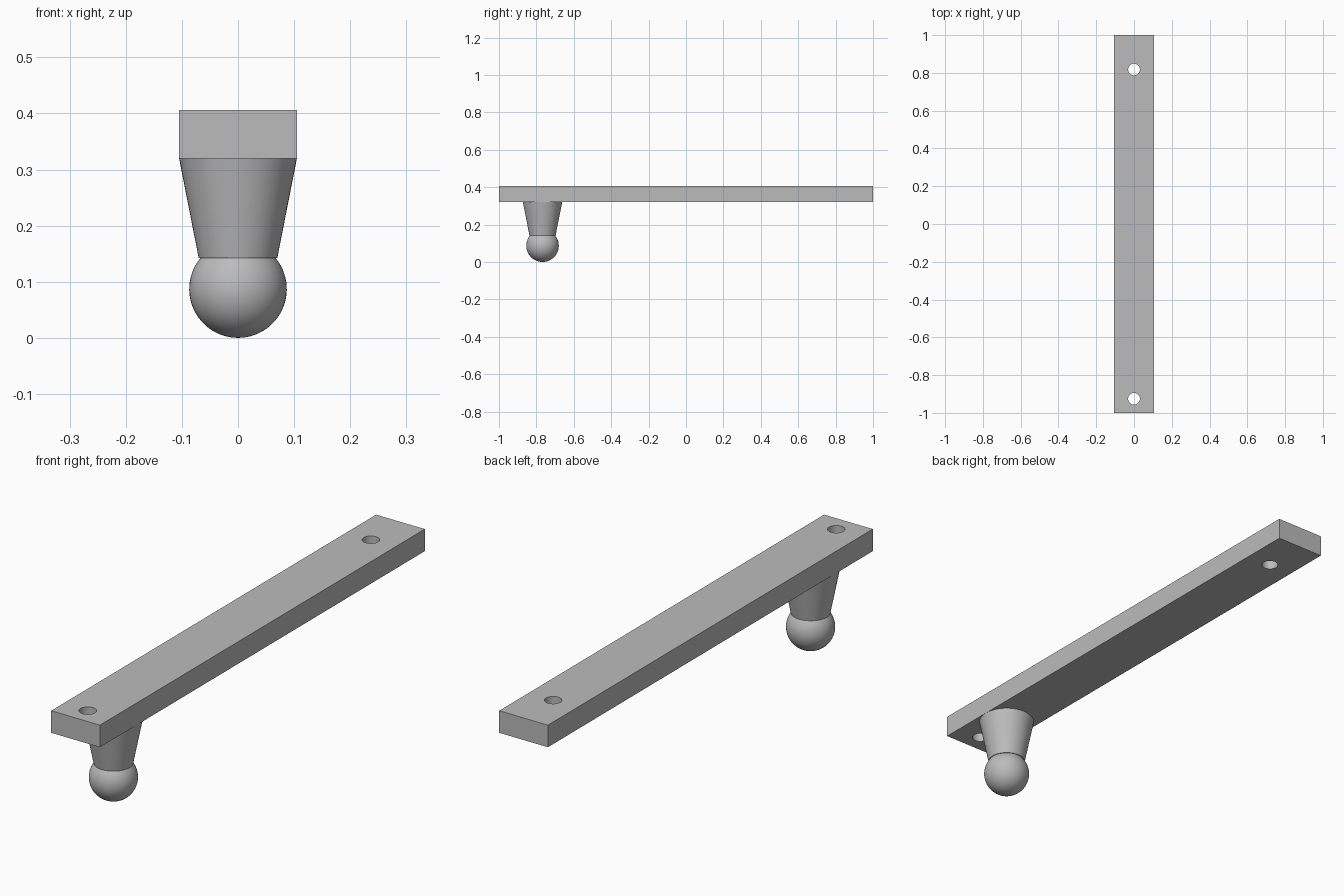
import bpy, bmesh, math
from mathutils import Matrix

if "Cube" in bpy.data.objects:
    bpy.data.objects.remove(bpy.data.objects["Cube"], do_unlink=True)

HALF_W, BAR_BOTTOM, BAR_TOP = 0.105, 0.32, 0.406
HOLE_R, HOLES_Y = 0.031, (-0.925, 0.818)
PEG_Y, BALL_R, NECK_Z = -0.767, 0.087, 0.142

grey = bpy.data.materials.new("plain grey")
grey.use_nodes = True
grey.diffuse_color = (0.5, 0.5, 0.5, 1)
grey.node_tree.nodes["Principled BSDF"].inputs["Base Color"].default_value = grey.diffuse_color


def make_object(name, bm):
    bmesh.ops.recalc_face_normals(bm, faces=bm.faces)
    mesh = bpy.data.meshes.new(name)
    bm.to_mesh(mesh)
    bm.free()
    mesh.materials.append(grey)
    obj = bpy.data.objects.new(name, mesh)
    bpy.context.collection.objects.link(obj)
    return obj


def smooth(obj):
    bpy.ops.object.select_all(action="DESELECT")
    obj.select_set(True)
    bpy.context.view_layer.objects.active = obj
    bpy.ops.object.shade_smooth_by_angle(angle=math.radians(25))


# Flat bar
bm = bmesh.new()
bmesh.ops.create_cube(bm, size=1)
bmesh.ops.scale(bm, vec=(2 * HALF_W, 2, BAR_TOP - BAR_BOTTOM), verts=bm.verts)
bmesh.ops.translate(bm, vec=(0, 0, (BAR_TOP + BAR_BOTTOM) / 2), verts=bm.verts)
bar = make_object("bar", bm)

# Screw holes through both ends
bm = bmesh.new()
for y in HOLES_Y:
    bmesh.ops.create_cone(bm, cap_ends=True, segments=32, radius1=HOLE_R, radius2=HOLE_R,
                          depth=0.3, matrix=Matrix.Translation((0, y, BAR_TOP)))
cutter = make_object("hole_cutter", bm)
cutter.hide_render = True
cut = bar.modifiers.new("screw holes", "BOOLEAN")
cut.operation = "DIFFERENCE"
cut.solver = "EXACT"
cut.object = cutter
bpy.context.view_layer.objects.active = bar
bpy.ops.object.modifier_apply(modifier=cut.name)
bpy.data.objects.remove(cutter, do_unlink=True)
smooth(bar)

# Tapered peg with a ball tip, turned from one profile
neck_angle = math.acos((NECK_Z - BALL_R) / BALL_R)
profile = []
for i in range(17):
    a = math.pi + (neck_angle - math.pi) * i / 16
    profile.append((BALL_R * math.sin(a), 0, BALL_R + BALL_R * math.cos(a)))
profile += [(0.07, 0, NECK_Z), (HALF_W, 0, BAR_BOTTOM)]
bm = bmesh.new()
verts = [bm.verts.new(p) for p in profile]
edges = [bm.edges.new(pair) for pair in zip(verts, verts[1:])]
bmesh.ops.spin(bm, geom=verts + edges, cent=(0, 0, 0), axis=(0, 0, 1),
               angle=math.tau, steps=48, use_merge=True)
bmesh.ops.remove_doubles(bm, verts=bm.verts, dist=0.0005)
bmesh.ops.translate(bm, vec=(0, PEG_Y, 0), verts=bm.verts)
peg = make_object("ball_peg", bm)
smooth(peg)
